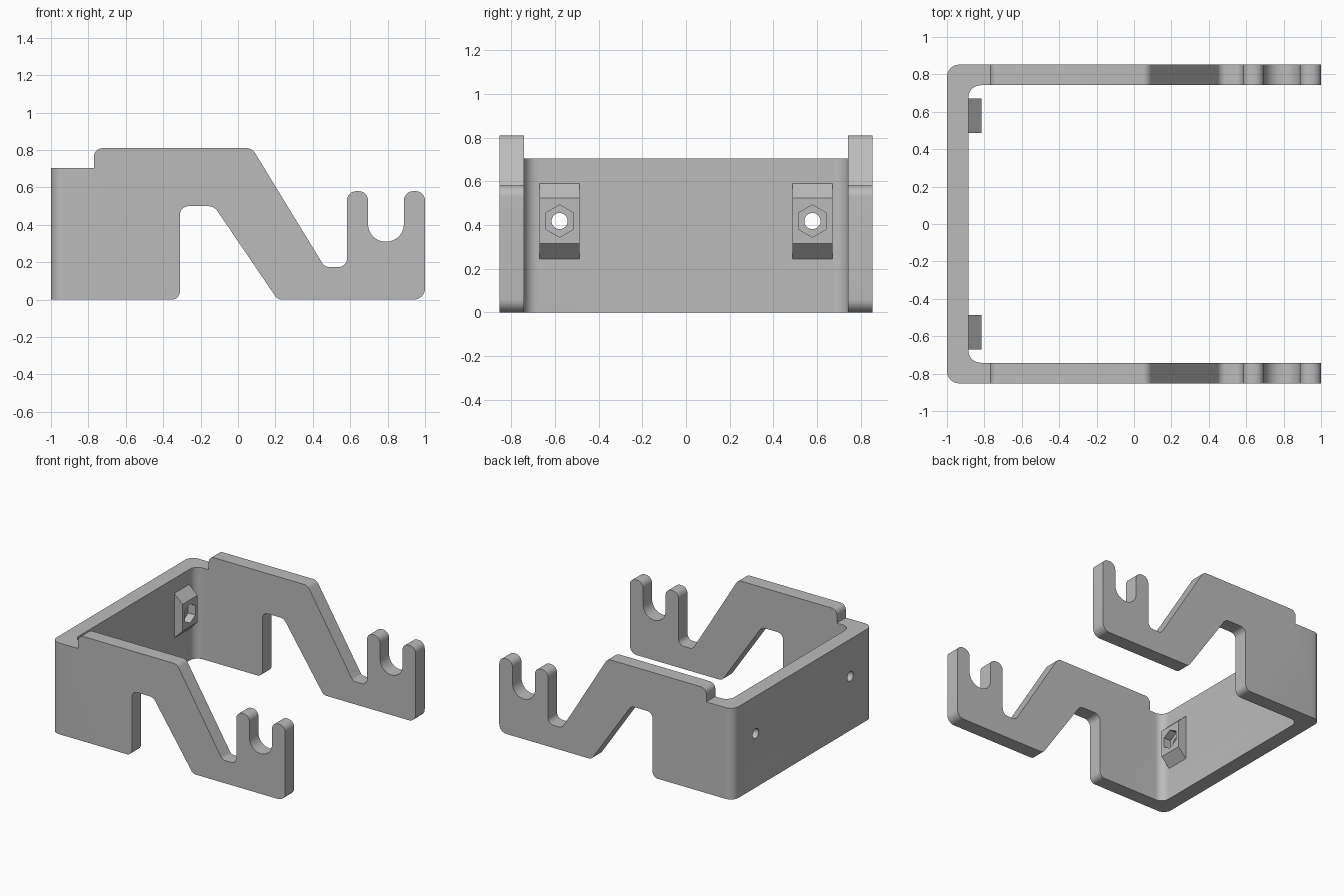
import bpy, bmesh, math
from mathutils import Vector, Matrix

if "Cube" in bpy.data.objects:
    bpy.data.objects.remove(bpy.data.objects["Cube"], do_unlink=True)

grey = bpy.data.materials.new("plain grey")
grey.use_nodes = True
colour = (0.5, 0.5, 0.5, 1)
grey.diffuse_color = colour
grey.node_tree.nodes["Principled BSDF"].inputs["Base Color"].default_value = colour


def rounded(corners, steps=8):
    """Round each (x, y, radius) corner of a closed outline with a tangent arc."""
    out = []
    for i, (x, y, r) in enumerate(corners):
        p = Vector((x, y))
        if r == 0:
            out.append(p)
            continue
        a = (Vector(corners[i - 1][:2]) - p).normalized()
        b = (Vector(corners[(i + 1) % len(corners)][:2]) - p).normalized()
        half = a.angle(b) / 2
        centre = p + (a + b).normalized() * (r / math.sin(half))
        start = p + a * (r / math.tan(half)) - centre
        end = p + b * (r / math.tan(half)) - centre
        sweep = math.atan2(start.x * end.y - start.y * end.x, start.dot(end))
        for k in range(steps + 1):
            out.append(centre + Matrix.Rotation(sweep * k / steps, 2) @ start)
    return out


def prism(name, outline, place, low, high):
    """Extrude an outline; place(u, v, depth) maps it into space."""
    bm = bmesh.new()
    face = bm.faces.new([bm.verts.new(place(u, v, low)) for u, v in outline])
    shift = Vector(place(0, 0, high)) - Vector(place(0, 0, low))
    ext = bmesh.ops.extrude_face_region(bm, geom=[face], use_keep_orig=True)
    bmesh.ops.translate(bm, vec=shift, verts=[g for g in ext["geom"] if isinstance(g, bmesh.types.BMVert)])
    bmesh.ops.recalc_face_normals(bm, faces=bm.faces)
    mesh = bpy.data.meshes.new(name)
    bm.to_mesh(mesh)
    bm.free()
    mesh.materials.append(grey)
    obj = bpy.data.objects.new(name, mesh)
    bpy.context.collection.objects.link(obj)
    return obj


def combine(target, tool, operation):
    mod = target.modifiers.new(operation, "BOOLEAN")
    mod.operation, mod.solver, mod.object = operation, "EXACT", tool
    bpy.context.view_layer.objects.active = target
    bpy.ops.object.modifier_apply(modifier=mod.name)
    bpy.data.objects.remove(tool, do_unlink=True)


def from_top(u, v, d):
    return (u, v, d)


def from_front(u, v, d):
    return (u, d, v)


def from_right(u, v, d):
    return (d, u, v)


def polygon(y, z, radius, sides):
    turn = math.tau / sides
    return [(y + radius * math.sin(i * turn), z + radius * math.cos(i * turn)) for i in range(sides)]


# U-shaped wall seen from above
wall, inner = 0.852, 0.742
bracket = prism("bracket", rounded([
    (-1, -wall, 0.065), (1, -wall, 0), (1, -inner, 0), (-0.885, -inner, 0.065),
    (-0.885, inner, 0.065), (1, inner, 0), (1, wall, 0), (-1, wall, 0.065)]),
    from_top, -0.1, 1)

# Side silhouette with the arch, sloping arm and hooked end
silhouette = prism("silhouette", rounded([
    (-1.1, 0, 0), (-1.1, 0.705, 0), (-0.77, 0.705, 0), (-0.77, 0.81, 0.045),
    (0.075, 0.81, 0.05), (0.463, 0.175, 0.045), (0.583, 0.175, 0.045),
    (0.583, 0.58, 0.05), (0.695, 0.58, 0.05), (0.695, 0.31, 0.094),
    (0.887, 0.31, 0.094), (0.887, 0.58, 0.05), (1, 0.58, 0.05),
    (1, 0, 0.06), (0.212, 0, 0.045), (-0.128, 0.5, 0.06),
    (-0.31, 0.5, 0.045), (-0.31, 0, 0.045)]),
    from_front, -1.2, 1.2)
combine(bracket, silhouette, "INTERSECT")

# Bevelled nut pads on the inside of the back wall, each with a screw hole
pad_z = 0.418
for y in (-0.578, 0.578):
    pad = prism("pad", [(-0.93, 0.245), (-0.885, 0.245), (-0.815, 0.315),
                        (-0.815, 0.523), (-0.885, 0.59), (-0.93, 0.59)],
                from_front, y - 0.092, y + 0.092)
    combine(bracket, pad, "UNION")
    nut = prism("nut_recess", polygon(y, pad_z, 0.074, 6), from_right, -0.875, -0.7)
    combine(bracket, nut, "DIFFERENCE")
    hole = prism("screw_hole", polygon(y, pad_z, 0.037, 32), from_right, -1.1, -0.7)
    combine(bracket, hole, "DIFFERENCE")

bpy.ops.object.select_all(action="DESELECT")
bracket.select_set(True)
bpy.context.view_layer.objects.active = bracket
bpy.ops.object.shade_smooth_by_angle(angle=math.radians(25))
